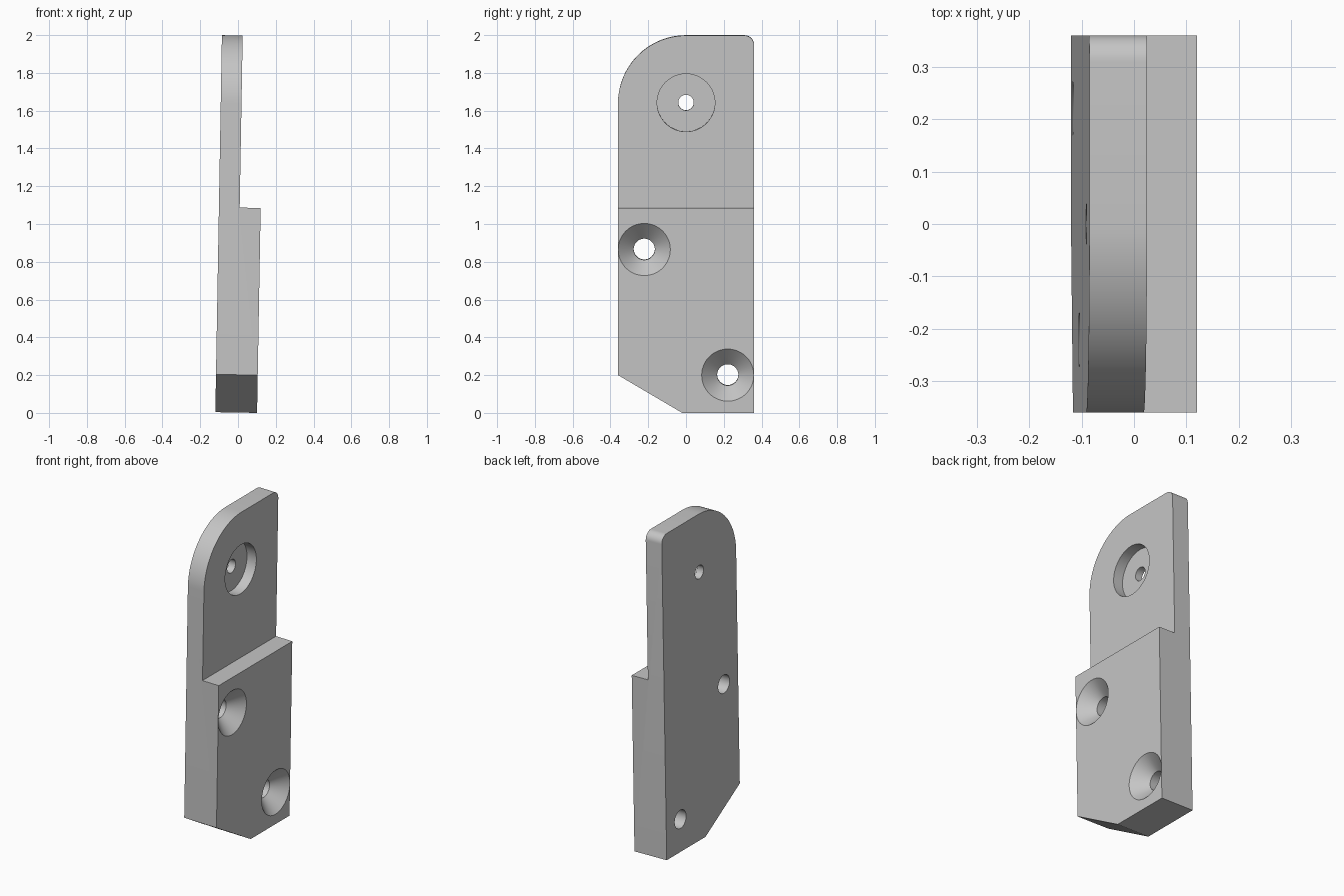
import bpy, bmesh, math
from mathutils import Matrix

if "Cube" in bpy.data.objects:
    bpy.data.objects.remove(bpy.data.objects["Cube"])

HALF, HEIGHT = 0.36, 1.996      # plate half width and height
THICK, THIN = 0.221, 0.11       # lower block and upper tab thickness
STEP = 1.085                    # height of the shoulder
TILT = math.radians(1)

grey = bpy.data.materials.new("plain grey")
grey.use_nodes = True
grey.diffuse_color = (0.56, 0.56, 0.56, 1)
grey.node_tree.nodes["Principled BSDF"].inputs["Base Color"].default_value = grey.diffuse_color


def add_object(name, bm):
    bmesh.ops.recalc_face_normals(bm, faces=bm.faces)
    mesh = bpy.data.meshes.new(name)
    bm.to_mesh(mesh)
    bm.free()
    obj = bpy.data.objects.new(name, mesh)
    bpy.context.collection.objects.link(obj)
    mesh.materials.append(grey)
    return obj


def arc(cy, cz, r, start, end, steps):
    angles = [math.radians(start + (end - start) * i / steps) for i in range(steps + 1)]
    return [(cy + r * math.cos(a), cz + r * math.sin(a)) for a in angles]


def round_cutter(name, y, z, stations, sides=64):
    """Turned solid along x from (x, radius) stations."""
    bm = bmesh.new()
    rings = [[bm.verts.new((x, py, pz)) for py, pz in arc(y, z, r, 0, 360, sides)[:-1]]
             for x, r in stations]
    for a, b in zip(rings, rings[1:]):
        for i in range(sides):
            j = (i + 1) % sides
            bm.faces.new((a[i], a[j], b[j], b[i]))
    bm.faces.new(rings[0])
    bm.faces.new(rings[-1])
    return add_object(name, bm)


def cut(target, cutter):
    cutter.hide_render = True
    mod = target.modifiers.new(cutter.name, "BOOLEAN")
    mod.operation, mod.solver, mod.object = "DIFFERENCE", "EXACT", cutter
    bpy.context.view_layer.objects.active = target
    bpy.ops.object.modifier_apply(modifier=mod.name)
    bpy.data.objects.remove(cutter)


# Plate outline: chamfered foot, small and large rounded top corners
FILLET = 0.05
outline = [(-HALF, 0.2), (-0.02, 0), (HALF, 0)]
outline += arc(HALF - FILLET, HEIGHT - FILLET, FILLET, 0, 90, 10)
outline += arc(0, HEIGHT - HALF, HALF, 90, 180, 28)
bm = bmesh.new()
face = bm.faces.new([bm.verts.new((0, y, z)) for y, z in outline])
solid = bmesh.ops.extrude_face_region(bm, geom=[face])
bmesh.ops.translate(bm, vec=(THICK, 0, 0),
                    verts=[v for v in solid["geom"] if isinstance(v, bmesh.types.BMVert)])
bracket = add_object("mounting_bracket", bm)

# Shoulder: remove the outer half above the step
bm = bmesh.new()
bmesh.ops.create_cube(bm, size=1, matrix=Matrix.Translation((THIN + 0.5, 0, STEP + 1))
                      @ Matrix.Diagonal((1, 2, 2, 1)))
cut(bracket, add_object("step_cutter", bm))

# Upper counterbored hole
OVER = 0.001
cut(bracket, round_cutter("bore_cutter", 0, 1.64, [
    (-0.1, 0.041), (THIN - 0.064, 0.041), (THIN - 0.064, 0.153), (THIN + 0.05, 0.153)]))

# Two countersunk screw holes
for y, z in ((-0.221, 0.865), (0.221, 0.2)):
    cut(bracket, round_cutter("countersink_cutter", y, z, [
        (-0.1, 0.056), (THICK - 0.082, 0.056), (THICK + OVER, 0.138 + OVER)]))

# Slight lean and final placing
bracket.data.transform(Matrix.Translation((-0.12, 0, THICK * math.sin(TILT)))
                       @ Matrix.Rotation(TILT, 4, "Y"))
bpy.ops.object.select_all(action="DESELECT")
bracket.select_set(True)
bpy.context.view_layer.objects.active = bracket
bpy.ops.object.shade_smooth_by_angle(angle=math.radians(25))
